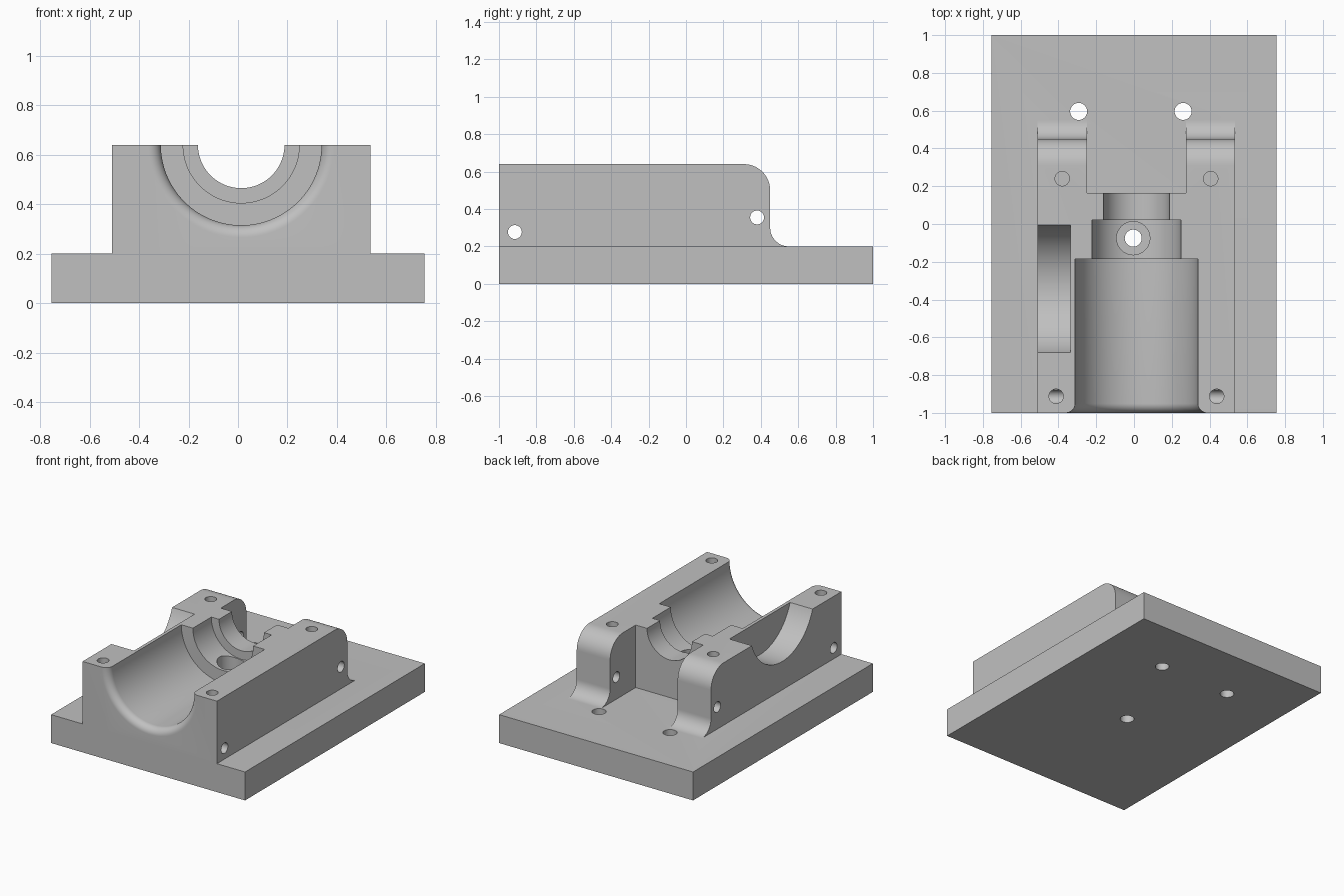
import bpy, bmesh
from math import sin, cos, pi, radians
from mathutils import Matrix, Vector

if "Cube" in bpy.data.objects:
    bpy.data.objects.remove(bpy.data.objects["Cube"], do_unlink=True)

CX = 0.013      # centre line of the raised body
TOP = 0.64      # top of the body, also the bore axis height
BASE = 0.2      # thickness of the base plate

grey = bpy.data.materials.new("plain grey")
grey.use_nodes = True
grey.diffuse_color = (0.53, 0.53, 0.53, 1)
grey.node_tree.nodes["Principled BSDF"].inputs["Base Color"].default_value = grey.diffuse_color


def finish(name, bm):
    bmesh.ops.recalc_face_normals(bm, faces=bm.faces[:])
    mesh = bpy.data.meshes.new(name)
    bm.to_mesh(mesh)
    bm.free()
    mesh.materials.append(grey)
    obj = bpy.data.objects.new(name, mesh)
    bpy.context.scene.collection.objects.link(obj)
    return obj


def box(name, lo, hi):
    lo, hi = Vector(lo), Vector(hi)
    bm = bmesh.new()
    bmesh.ops.create_cube(bm, size=1, matrix=Matrix.Translation((lo + hi) / 2)
                          @ Matrix.Diagonal((*(hi - lo), 1)))
    return finish(name, bm)


def rod(name, start, end, radius, segments=48):
    start, end = Vector(start), Vector(end)
    axis = end - start
    turn = axis.to_track_quat('Z', 'Y').to_matrix().to_4x4()
    bm = bmesh.new()
    bmesh.ops.create_cone(bm, cap_ends=True, segments=segments, radius1=radius,
                          radius2=radius, depth=axis.length,
                          matrix=Matrix.Translation((start + end) / 2) @ turn)
    return finish(name, bm)


def arc(cy, cz, r, a0, a1, n=14):
    angles = [radians(a0 + (a1 - a0) * i / n) for i in range(n + 1)]
    return [(cy + r * cos(a), cz + r * sin(a)) for a in angles]


def extrude_x(name, profile, x0, x1):
    bm = bmesh.new()
    face = bm.faces.new([bm.verts.new((x0, y, z)) for y, z in profile])
    new = bmesh.ops.extrude_face_region(bm, geom=[face])["geom"]
    bmesh.ops.translate(bm, vec=(x1 - x0, 0, 0),
                        verts=[v for v in new if isinstance(v, bmesh.types.BMVert)])
    return finish(name, bm)


def lathe_y(name, profile, segments=96):
    # profile holds (y, radius) pairs, turned about the bore axis
    bm = bmesh.new()
    rings = []
    for y, r in profile:
        turns = [2 * pi * (i + 0.5) / segments for i in range(segments)]
        rings.append([bm.verts.new((CX + r * cos(a), y, TOP + r * sin(a))) for a in turns])
    for a, b in zip(rings, rings[1:]):
        for i in range(segments):
            j = (i + 1) % segments
            bm.faces.new((a[i], a[j], b[j], b[i]))
    bm.faces.new(rings[0])
    bm.faces.new(rings[-1])
    return finish(name, bm)


def combine(target, tool, operation='DIFFERENCE'):
    tool.hide_render = True
    mod = target.modifiers.new("combine", 'BOOLEAN')
    mod.operation = operation
    mod.solver = 'EXACT'
    mod.object = tool
    bpy.context.view_layer.objects.active = target
    bpy.ops.object.modifier_apply(modifier=mod.name)
    bpy.data.objects.remove(tool, do_unlink=True)


# Raised body: rounded rear shoulder and a fillet at the foot
side = [(-1, 0.1), (-1, TOP)]
side += arc(0.31, TOP - 0.14, 0.14, 90, 0)
side += arc(0.55, BASE + 0.1, 0.1, 180, 270)
side += [(0.55, 0.1)]
body = extrude_x("body", side, -0.51, 0.536)

# Slot that splits the rear into two arms
combine(body, box("slot_cutter", (-0.25, 0.165, -0.2), (0.276, 0.8, 0.9)))

# Base plate joined to the body
holder = box("bearing_base", (-0.755, -1, 0), (0.755, 1, BASE))
combine(holder, body, 'UNION')

# Stepped bore with a rounded mouth
mouth = [(y, r) for y, r in arc(-0.95, 0.375, 0.05, 180, 270, 10)]
bore = [(-1.1, 0.375)] + mouth + [
    (-0.185, 0.325), (-0.185, 0.235), (0.02, 0.235), (0.02, 0.175), (0.3, 0.175)]
combine(holder, lathe_y("bore_cutter", bore))

# Curved pocket in the outside of the right wall
combine(holder, rod("pocket_cutter", (-0.6, -0.342, 0.757), (-0.335, -0.342, 0.757), 0.357, 96))

# Cross holes through both walls
for y, z in ((-0.915, 0.277), (0.38, 0.355)):
    combine(holder, rod("cross_hole_cutter", (-0.7, y, z), (0.7, y, z), 0.037))

# Blind screw holes in the top
for x, y in ((-0.412, -0.912), (0.438, -0.912), (-0.38, 0.24), (0.406, 0.24)):
    combine(holder, rod("screw_hole_cutter", (x, y, 0.285), (x, y, 0.8), 0.038))

# Through holes in the base, the middle one counterbored
for x, y in ((-0.293, 0.596), (0.26, 0.596), (-0.004, -0.075)):
    combine(holder, rod("base_hole_cutter", (x, y, -0.1), (x, y, 0.5), 0.045))
combine(holder, rod("counterbore_cutter", (-0.004, -0.075, 0.22), (-0.004, -0.075, 0.6), 0.088))

# Smooth curved walls, crisp edges
bpy.ops.object.select_all(action='DESELECT')
holder.select_set(True)
bpy.context.view_layer.objects.active = holder
bpy.ops.object.shade_smooth_by_angle(angle=radians(30))
